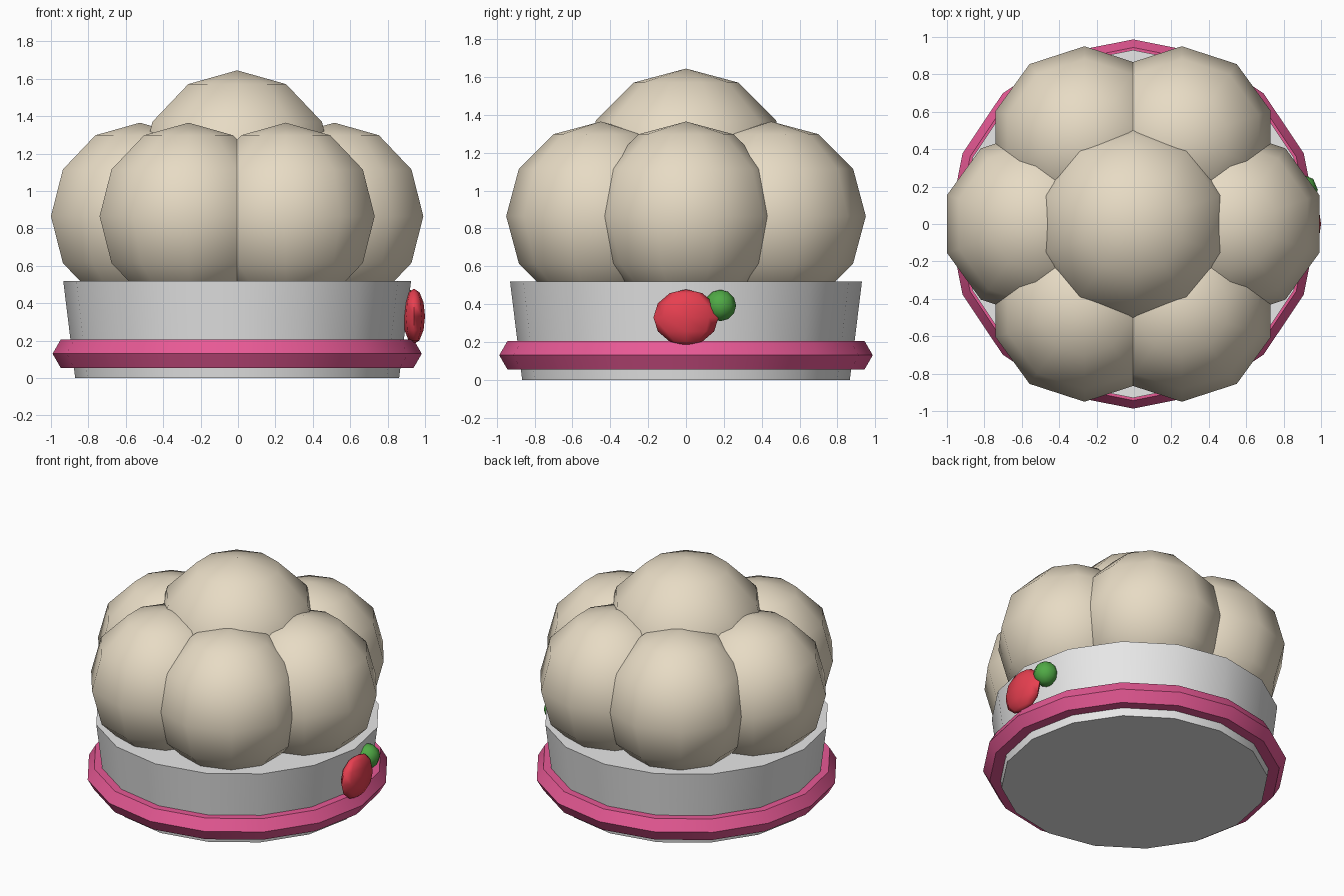
import bpy, math

if "Cube" in bpy.data.objects:
    bpy.data.objects.remove(bpy.data.objects["Cube"])

CX = -0.0045  # body axis offset caused by the berry on the right side


def material(name, rgb):
    m = bpy.data.materials.new(name)
    m.diffuse_color = (*rgb, 1.0)
    m.use_nodes = True
    m.node_tree.nodes["Principled BSDF"].inputs["Base Color"].default_value = m.diffuse_color
    return m


CREAM = material("cream", (0.88, 0.78, 0.61))
WHITE = material("white", (0.88, 0.88, 0.88))
PINK = material("pink", (0.8, 0.1, 0.3))
RED = material("red", (0.8, 0.05, 0.08))
GREEN = material("green", (0.08, 0.4, 0.06))


def finish(name, mat, angle=40):
    ob = bpy.context.object
    ob.name = name
    ob.data.materials.append(mat)
    bpy.ops.object.shade_smooth_by_angle(angle=math.radians(angle))
    return ob


def ball(name, mat, loc, size, segments, rings=6, angle=80):
    bpy.ops.mesh.primitive_uv_sphere_add(segments=segments, ring_count=rings, radius=1, location=loc)
    bpy.context.object.scale = size
    bpy.ops.object.transform_apply(location=False, rotation=False, scale=True)
    return finish(name, mat, angle)


# tapered hat band, capped at both ends
bpy.ops.mesh.primitive_cone_add(vertices=16, radius1=0.866, radius2=0.93, depth=0.52,
                                location=(CX, 0, 0.26))
finish("hat_band", WHITE)

# ribbon ring with a hexagonal section
bpy.ops.mesh.primitive_torus_add(major_segments=16, minor_segments=6, major_radius=0.9,
                                 minor_radius=0.087, location=(CX, 0, 0.13))
finish("ribbon", PINK)

# six puffs around one larger top puff
for i in range(6):
    a = math.radians(60 * i)
    ball(f"puff_{i + 1}", CREAM, (CX + 0.52 * math.cos(a), 0.52 * math.sin(a), 0.865),
         (0.5, 0.5, 0.5), 10)
ball("top_puff", CREAM, (CX, 0, 1.095), (0.55, 0.55, 0.55), 10)

# berry with its leaf on the right side
ball("berry", RED, (0.941, 0, 0.33), (0.059, 0.172, 0.148), 8)
ball("berry_leaf", GREEN, (0.9, 0.182, 0.393), (0.083, 0.083, 0.083), 8)
